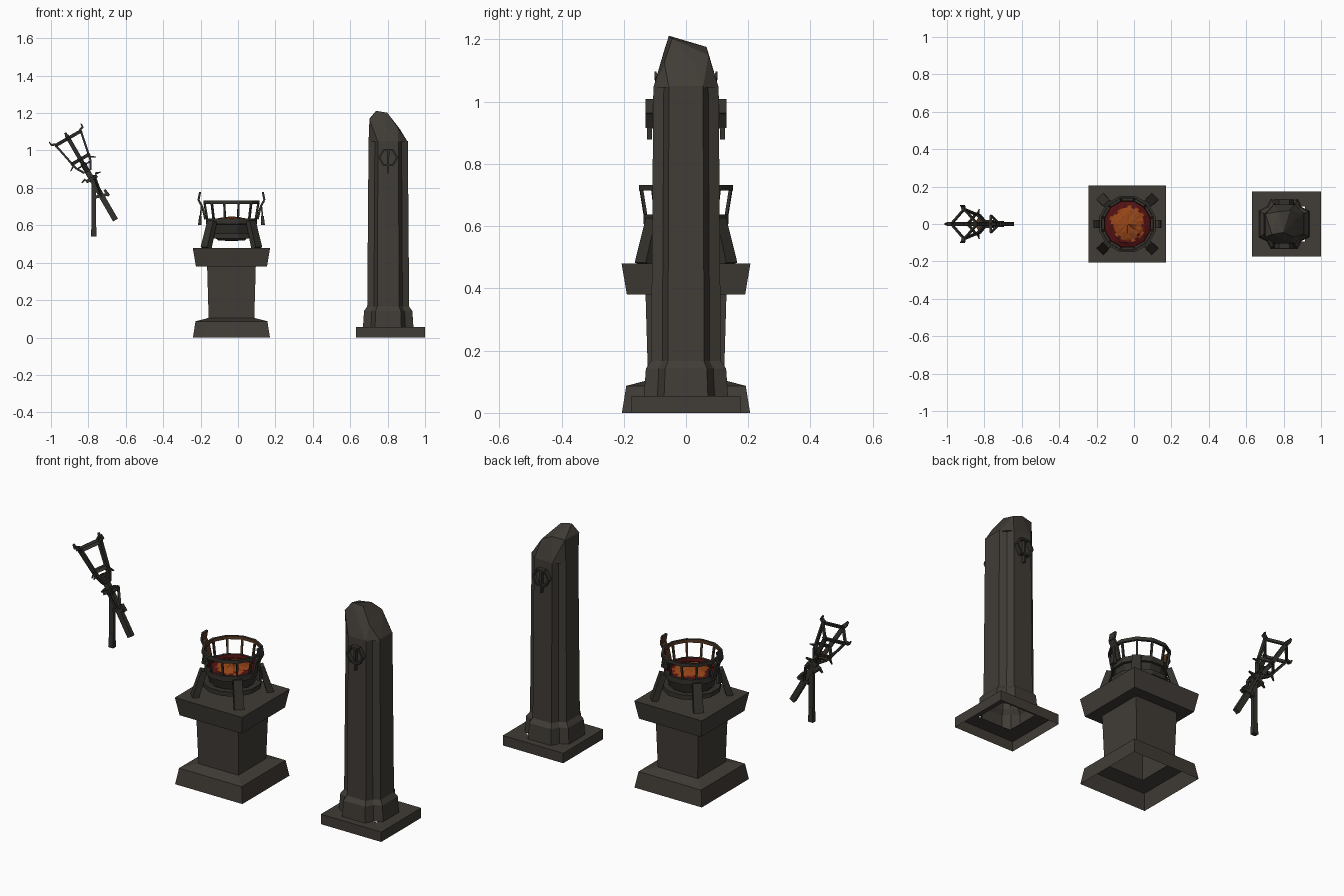
import bpy, bmesh, math, random
from mathutils import Vector, Matrix

if "Cube" in bpy.data.objects:
    bpy.data.objects.remove(bpy.data.objects["Cube"])

random.seed(4)


def material(name, rgb):
    m = bpy.data.materials.new(name)
    m.diffuse_color = (*rgb, 1)
    m.use_nodes = True
    m.node_tree.nodes["Principled BSDF"].inputs["Base Color"].default_value = m.diffuse_color
    return m


STONE = material("dark_stone", (0.052, 0.045, 0.037))
IRON = material("blackened_iron", (0.034, 0.032, 0.026))
RUST = material("heated_iron", (0.095, 0.040, 0.017))
RED = material("dull_ember", (0.085, 0.006, 0.006))
ORANGE = material("bright_ember", (0.30, 0.060, 0.009))


def finish(bm, name, mats, rule=None, fix=True):
    if fix:
        bmesh.ops.recalc_face_normals(bm, faces=bm.faces)
    bm.normal_update()
    if rule:
        for f in bm.faces:
            f.material_index = rule(f)
    me = bpy.data.meshes.new(name)
    bm.to_mesh(me)
    bm.free()
    for m in mats:
        me.materials.append(m)
    ob = bpy.data.objects.new(name, me)
    bpy.context.collection.objects.link(ob)
    return ob


def loft(bm, rings, closed=False):
    """Skin rings of points; a ring of one point makes a tip."""
    vs = [[bm.verts.new(p) for p in r] for r in rings]
    pairs = list(zip(vs, vs[1:])) + ([(vs[-1], vs[0])] if closed else [])
    for a, b in pairs:
        n = max(len(a), len(b))
        for i in range(n):
            j = (i + 1) % n
            if len(b) == 1:
                bm.faces.new((a[i], a[j], b[0]))
            elif len(a) == 1:
                bm.faces.new((a[0], b[j], b[i]))
            else:
                bm.faces.new((a[i], a[j], b[j], b[i]))


def ring(c, r, z, n, turn=0.0, sy=1.0):
    if r == 0:
        return [(c, 0, z)]
    return [(c + r * math.cos(turn + i * math.tau / n),
             sy * r * math.sin(turn + i * math.tau / n), z) for i in range(n)]


def bar(bm, p, q, w, d, side=(0, 1, 0), taper=1.0):
    """Box from p to q: w wide along side, d deep."""
    p, q, s = Vector(p), Vector(q), Vector(side)
    ax = (q - p).normalized()
    s = (s - ax * s.dot(ax)).normalized()
    t = ax.cross(s)
    ends = []
    for c, k in ((p, 1), (q, taper)):
        ends.append([bm.verts.new(c + k * (s * a * w + t * b * d) / 2)
                     for a, b in ((-1, -1), (1, -1), (1, 1), (-1, 1))])
    a, b = ends
    bm.faces.new(a[::-1])
    bm.faces.new(b)
    for i in range(4):
        j = (i + 1) % 4
        bm.faces.new((a[i], a[j], b[j], b[i]))


Q, R2 = math.pi / 4, math.sqrt(2)

# ---------------- Pedestal (hollow underneath)
CX = -0.035
bm = bmesh.new()
prof = [(.206, 0), (.192, .087), (.122, .105), (.130, .38), (.190, .38), (.207, .48), (0, .48)]
loft(bm, [ring(CX, r * R2, z, 4, Q) for r, z in prof])
finish(bm, "pedestal", [STONE])


# Faces turned to the fire are the heated colour
def toward_fire(f):
    c = f.calc_center_median()
    out = Vector((c.x - CX, c.y, 0))
    return 1 if out.length > 0 and f.normal.dot(out.normalized()) < -0.5 else 0


# ---------------- Fire bowl and coals
bm = bmesh.new()
prof = [(0, .515), (.075, .52), (.115, .555), (.130, .605), (.142, .607), (.142, .637),
        (.128, .637), (.122, .60), (0, .585)]
loft(bm, [ring(CX, r, z, 12, math.pi / 12) for r, z in prof])
finish(bm, "fire_bowl", [IRON, RED],
       lambda f: int(f.calc_center_median().z > .58 and toward_fire(f)))

bm = bmesh.new()
radii = [.127, .112, .100, .088, .076, .05, 0]
loft(bm, [ring(CX, r, .645 - 1.8 * r * r, 28) for r in radii])
for v in bm.verts:
    v.co.z += random.uniform(-.003, .003)


def ember(f):
    c = f.calc_center_median()
    return int(math.hypot(c.x - CX, c.y) < .088 + random.uniform(-.012, .012))


finish(bm, "coals", [RED, ORANGE], ember)

# ---------------- Bands: lower support band and upper guard ring
for name, r0, r1, z0, z1 in (("support_band", .118, .150, .53, .555),
                             ("guard_ring", .143, .156, .714, .732)):
    bm = bmesh.new()
    prof = [(r1, z0), (r1, z1), (r0, z1), (r0, z0)]
    loft(bm, [ring(CX, r, z, 12, math.pi / 12) for r, z in prof], True)
    finish(bm, name, [IRON, RUST], toward_fire)

# ---------------- Guard rods
bm = bmesh.new()
for i in range(12):
    a = math.pi / 12 + i * math.tau / 12
    u = Vector((math.cos(a), math.sin(a), 0))
    t = (-u.y, u.x, 0)
    c = Vector((CX, 0, 0))
    bar(bm, c + u * .134 + Vector((0, 0, .63)), c + u * .149 + Vector((0, 0, .72)), .010, .010, t)
finish(bm, "guard_rods", [IRON, RUST], toward_fire)

# ---------------- Four splayed legs
bm = bmesh.new()
for sx in (-1, 1):
    for sy in (-1, 1):
        u = Vector((sx, sy, 0)).normalized()
        t = (-u.y, u.x, 0)
        c = Vector((CX, 0, 0))
        bar(bm, c + u * .192 + Vector((0, 0, .478)), c + u * .146 + Vector((0, 0, .622)), .050, .034, t, .9)
finish(bm, "brazier_legs", [IRON])

# ---------------- Side handles: upright hook and hanging plate on each side
bm = bmesh.new()
for s in (-1, 1):
    pts = [(.140, .632), (.156, .70), (.176, .735), (.168, .778)]
    for (r0, z0), (r1, z1) in zip(pts, pts[1:]):
        bar(bm, (CX + s * r0, 0, z0), (CX + s * r1, 0, z1), .042, .011)
    bar(bm, (CX + s * .160, 0, .705), (CX + s * .166, 0, .65), .016, .008)
    bar(bm, (CX + s * .166, 0, .65), (CX + s * .169, 0, .602), .022, .014, taper=1.4)
finish(bm, "brazier_handles", [IRON, RUST], toward_fire)

# ---------------- Obelisk plinth (hollow underneath)
PX = 0.815
bm = bmesh.new()
loft(bm, [ring(PX, r * R2, z, 4, Q, .946) for r, z in ((.185, 0), (.185, .055), (.1, .055))])
finish(bm, "obelisk_plinth", [STONE])

# ---------------- Obelisk shaft: square plan with notched corners
OX = 0.803


def notched(h, z):
    quarter = [(h, -.52 * h), (h, .52 * h), (.68 * h, .68 * h)]
    pts = []
    for k in range(4):
        m = Matrix.Rotation(k * math.pi / 2, 2)
        for p in quarter:
            v = m @ Vector(p)
            pts.append((OX + v.x, v.y, z))
    return pts


bm = bmesh.new()
loft(bm, [notched(h, z) for h, z in ((.135, .055), (.129, .142), (.112, .166), (.105, 1.05))])
finish(bm, "obelisk_shaft", [STONE])

# ---------------- Broken, slanted obelisk top
bm = bmesh.new()
for p in notched(.105, 1.045):
    bm.verts.new(p)
for x, y, z in ((-.100, -.070, 1.165), (-.100, .055, 1.17), (-.065, -.055, 1.212),
                (-.005, -.045, 1.202), (-.03, .066, 1.176), (.03, .072, 1.15),
                (.05, -.07, 1.125), (.062, .03, 1.115)):
    bm.verts.new((OX + x, y, z))
res = bmesh.ops.convex_hull(bm, input=bm.verts)
finish(bm, "obelisk_broken_top", [STONE])

# ---------------- Hexagon emblem with a hanging bar, front and back
bm = bmesh.new()
for s in (-1, 1):
    y = s * .117
    hexa = [(OX + .048 * math.cos(i * math.pi / 3), y, .962 + .048 * math.sin(i * math.pi / 3)) for i in range(6)]
    for i in range(6):
        bar(bm, hexa[i], hexa[(i + 1) % 6], .026, .009)
    bar(bm, (OX, y, 1.003), (OX, y, .878), .020, .012, taper=.8)
finish(bm, "obelisk_emblem", [IRON])

# ---------------- Torch: everything follows a tilted axis
AX = Vector((-.50, 0, .866)).normalized()
PERP = Vector((AX.z, 0, -AX.x))
FOOT = Vector((-.655, 0, .628))
Y = Vector((0, 1, 0))


def at(d, u=0.0, v=0.0):
    return FOOT + AX * d + PERP * u + Y * v


bm = bmesh.new()
bar(bm, at(0), at(.35), .024, .030)
bar(bm, at(.14, .034), at(.16, -.03), .030, .016)
bar(bm, at(.13, .035), at(.17, .030), .02, .014)
finish(bm, "torch_handle", [IRON])

# Cage: two square rings, four flat bars, curled tips and lower spikes
bm = bmesh.new()
DIRS = [(1, 0), (0, 1), (-1, 0), (0, -1)]
LOW, HIGH, RL, RH = .375, .505, .055, .080
for i, (u, v) in enumerate(DIRS):
    u2, v2 = DIRS[(i + 1) % 4]
    tan = PERP * -v + Y * u
    for d, r in ((LOW, RL), (HIGH, RH)):
        bar(bm, at(d, u * r, v * r), at(d, u2 * r, v2 * r), .018, .009, AX)
    bar(bm, at(.30, u * .018, v * .018), at(LOW - .03, u * .045, v * .045), .022, .011, tan)
    bar(bm, at(LOW - .03, u * .045, v * .045), at(HIGH + .012, u * RH, v * RH), .022, .011, tan)
    bar(bm, at(HIGH + .008, u * RH, v * RH), at(HIGH + .014, u * .098, v * .098), .020, .012, tan)
    bar(bm, at(HIGH + .010, u * .096, v * .096), at(HIGH + .034, u * .098, v * .098), .018, .010, tan, .6)
    bar(bm, at(LOW - .012, u * .05, v * .05), at(LOW - .03, u * .078, v * .078), .014, .010, tan, .4)
finish(bm, "torch_cage", [IRON])

# Fire plate at the bottom of the cage
bm = bmesh.new()
bar(bm, at(.335), at(.343), .055, .055, PERP + Y)
finish(bm, "torch_fire_plate", [IRON, RUST], lambda f: int(f.normal.dot(AX) > .9))

# Wall bracket: upright post, foot, collar and two struts
bm = bmesh.new()
bar(bm, (-.771, 0, .60), (-.771, 0, .87), .018, .026)
bar(bm, (-.771, 0, .54), (-.771, 0, .62), .026, .030, taper=.8)
bar(bm, at(.255, .034), at(.255, -.034), .044, .018)
bar(bm, (-.765, -.045, .855), (-.765, .045, .855), .020, .014, (0, 0, 1))
for s in (-1, 1):
    bar(bm, (-.765, s * .045, .855), at(.15, 0, s * .012), .012, .010, AX)
    bar(bm, at(.27, .03 * s), at(.262, .058 * s), .016, .012, Y, .5)
finish(bm, "torch_bracket", [IRON])
